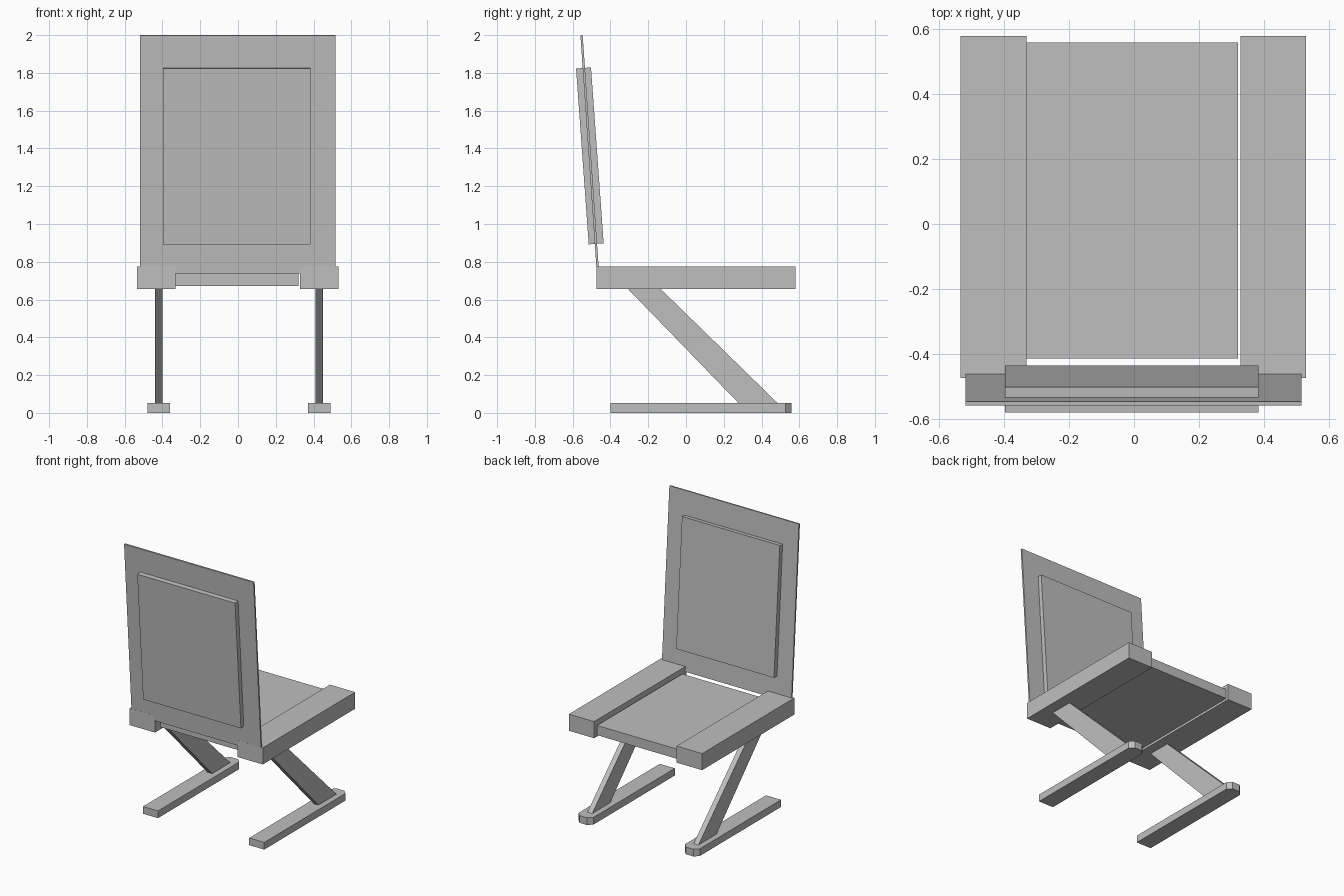
import bpy
import bmesh
from mathutils import Vector

cube = bpy.data.objects.get("Cube")
if cube:
    bpy.data.objects.remove(cube, do_unlink=True)

grey = bpy.data.materials.new("light_grey")
grey.use_nodes = True
colour = (0.52, 0.52, 0.52, 1)
grey.diffuse_color = colour
grey.node_tree.nodes["Principled BSDF"].inputs["Base Color"].default_value = colour


def prism(name, profile, axis, start, end):
    """Extrude a 2D profile along x (profile in y, z) or z (profile in x, y)."""
    bm = bmesh.new()
    place = (lambda a, b: (start, a, b)) if axis == "x" else (lambda a, b: (a, b, start))
    face = bm.faces.new([bm.verts.new(place(a, b)) for a, b in profile])
    moved = bmesh.ops.extrude_face_region(bm, geom=[face])["geom"]
    step = Vector((end - start, 0, 0) if axis == "x" else (0, 0, end - start))
    bmesh.ops.translate(bm, vec=step, verts=[v for v in moved if isinstance(v, bmesh.types.BMVert)])
    bmesh.ops.recalc_face_normals(bm, faces=bm.faces)
    mesh = bpy.data.meshes.new(name)
    bm.to_mesh(mesh)
    bm.free()
    mesh.materials.append(grey)
    obj = bpy.data.objects.new(name, mesh)
    bpy.context.collection.objects.link(obj)
    return obj


def rect(a0, a1, b0, b1):
    return [(a0, b0), (a1, b0), (a1, b1), (a0, b1)]


# Seat: centre board between two thicker side rails
prism("seat_board", rect(-0.415, 0.56, 0.672, 0.742), "x", -0.332, 0.32)
rail = rect(-0.475, 0.58, 0.655, 0.775)
prism("right_seat_rail", rail, "x", -0.535, -0.331)
prism("left_seat_rail", rail, "x", 0.329, 0.531)

# Leaning back panel with a thick pad running through it
back = [(-0.472, 0.737), (-0.46, 0.738), (-0.547, 2.0), (-0.559, 1.999)]
prism("back_panel", back, "x", -0.52, 0.516)
pad = [(-0.515, 0.892), (-0.436, 0.898), (-0.503, 1.829), (-0.582, 1.823)]
prism("back_pad", pad, "x", -0.398, 0.384)

# Slanted legs, each on a long foot with a clipped end
leg = [(0.28, 0.05), (0.487, 0.05), (-0.135, 0.657), (-0.308, 0.657)]
for side, x in (("right", -0.42), ("left", 0.43)):
    prism(side + "_leg", leg, "x", x - 0.019, x + 0.019)
    w, tip = 0.06, 0.03
    foot = [(x - w, -0.4), (x + w, -0.4), (x + w, 0.528),
            (x + tip, 0.558), (x - tip, 0.558), (x - w, 0.528)]
    prism(side + "_foot", foot, "z", 0, 0.052)
